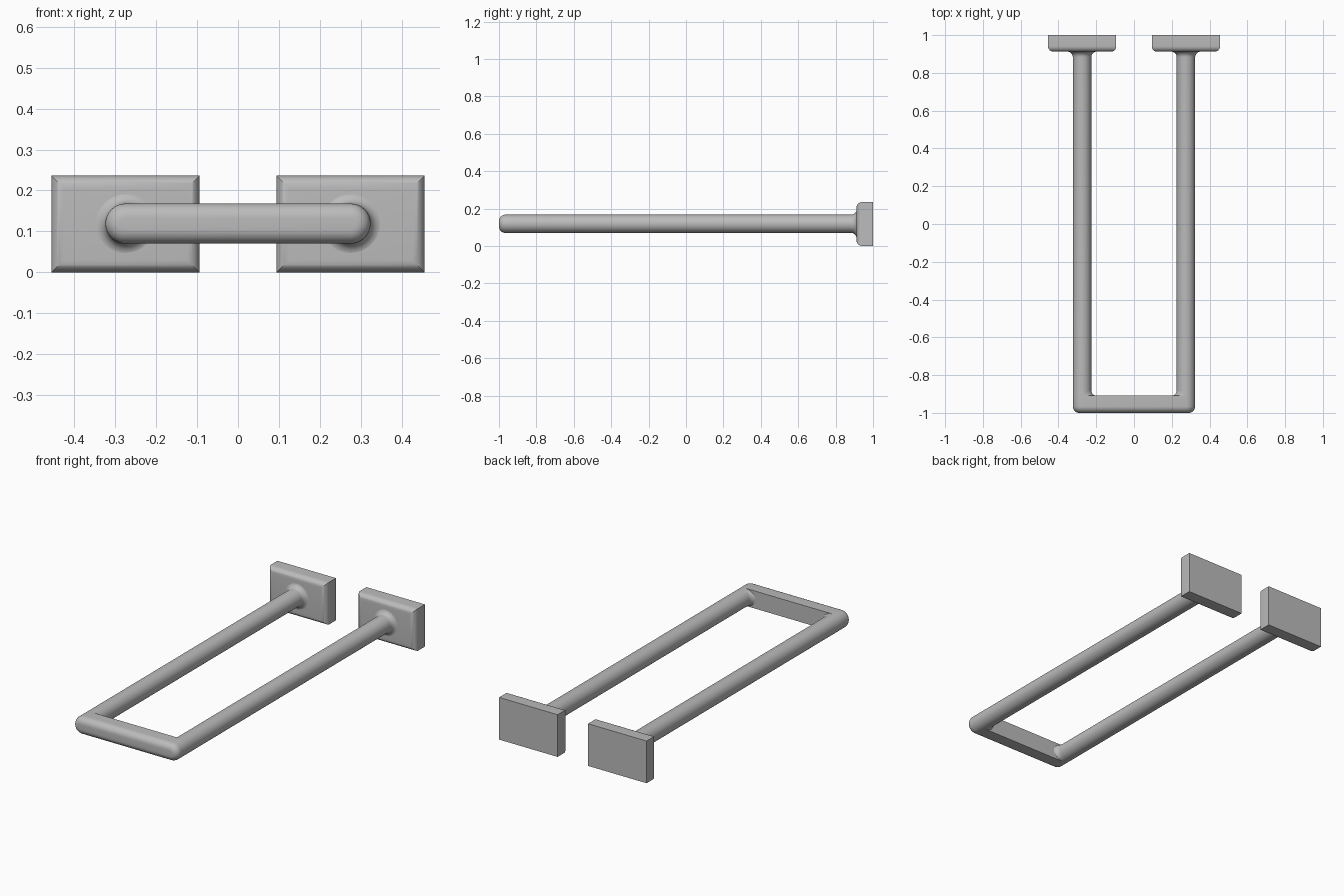
import bpy
import bmesh
from math import sin, cos, pi, radians

cube = bpy.data.objects.get("Cube")
if cube:
    bpy.data.objects.remove(cube)

# Satin grey metal
GREY = (0.5, 0.5, 0.5, 1)
metal = bpy.data.materials.new("grey metal")
metal.use_nodes = True
metal.diffuse_color = GREY
metal.node_tree.nodes["Principled BSDF"].inputs["Base Color"].default_value = GREY

LEG_X, MID_Z, ROD = 0.275, 0.119, 0.049
STEPS = 8
QUARTER = [i / STEPS * pi / 2 for i in range(STEPS + 1)]


def loft(name, rings):
    """Skin a list of matching closed rings and cap both ends."""
    bm = bmesh.new()
    loops = [[bm.verts.new(p) for p in ring] for ring in rings]
    for a, b in zip(loops, loops[1:]):
        for i in range(len(a)):
            j = (i + 1) % len(a)
            bm.faces.new((a[i], a[j], b[j], b[i]))
    bm.faces.new(loops[0])
    bm.faces.new(loops[-1])
    bmesh.ops.recalc_face_normals(bm, faces=bm.faces)
    mesh = bpy.data.meshes.new(name)
    bm.to_mesh(mesh)
    bm.free()
    mesh.materials.append(metal)
    obj = bpy.data.objects.new(name, mesh)
    bpy.context.collection.objects.link(obj)
    bpy.ops.object.select_all(action="DESELECT")
    obj.select_set(True)
    bpy.context.view_layer.objects.active = obj
    bpy.ops.object.shade_smooth_by_angle(angle=radians(30))
    return obj


def rounded_front(outline, front, back, r):
    """Rings of an outline pushed along y, with its front edge rounded."""
    rings = [outline(r * (1 - sin(a)), front + r * (1 - cos(a))) for a in QUARTER]
    return rings + [outline(0, back)]


def stadium(inset, y, n=16):
    r = ROD - inset
    ring = []
    for side in (1, -1):
        for i in range(n + 1):
            a = -pi / 2 + pi * i / n
            ring.append((side * (LEG_X + r * cos(a)), y, MID_Z + side * r * sin(a)))
    return ring


def rod_ring(side, y, inner, outer, height):
    """Circle whose half facing the centre line may be stretched."""
    ring = []
    for i in range(32):
        c, s = cos(i * pi / 16), sin(i * pi / 16)
        ring.append((side * (LEG_X + c * (outer if c > 0 else inner)), y, MID_Z + s * height))
    return ring


# Cross bar at the front: round ends, rounded front edge, flat inner face
loft("front_bar", rounded_front(stadium, -1, -0.908, 0.035))

for side, label in ((1, "left"), (-1, "right")):
    # Wall plate with rounded front edges and mitred corners
    def rectangle(inset, y):
        w, h = 0.181 - inset, 0.118 - inset
        return [(side * LEG_X + sx * w, y, 0.118 + sz * h)
                for sx, sz in ((-1, -1), (1, -1), (1, 1), (-1, 1))]

    loft(label + "_wall_plate", rounded_front(rectangle, 0.912, 1, 0.03))

    # Leg: fillet into the bar on the inside, round flare into the plate
    f = 0.03
    rings = [rod_ring(side, -0.91 + f * (1 - cos(a)), ROD + f * (1 - sin(a)), ROD, ROD)
             for a in reversed(QUARTER)]
    rings.reverse()
    for a in QUARTER:
        r = ROD + f * (1 - cos(a))
        rings.append(rod_ring(side, 0.913 - f * (1 - sin(a)), r, r, r))
    loft(label + "_leg", rings)
